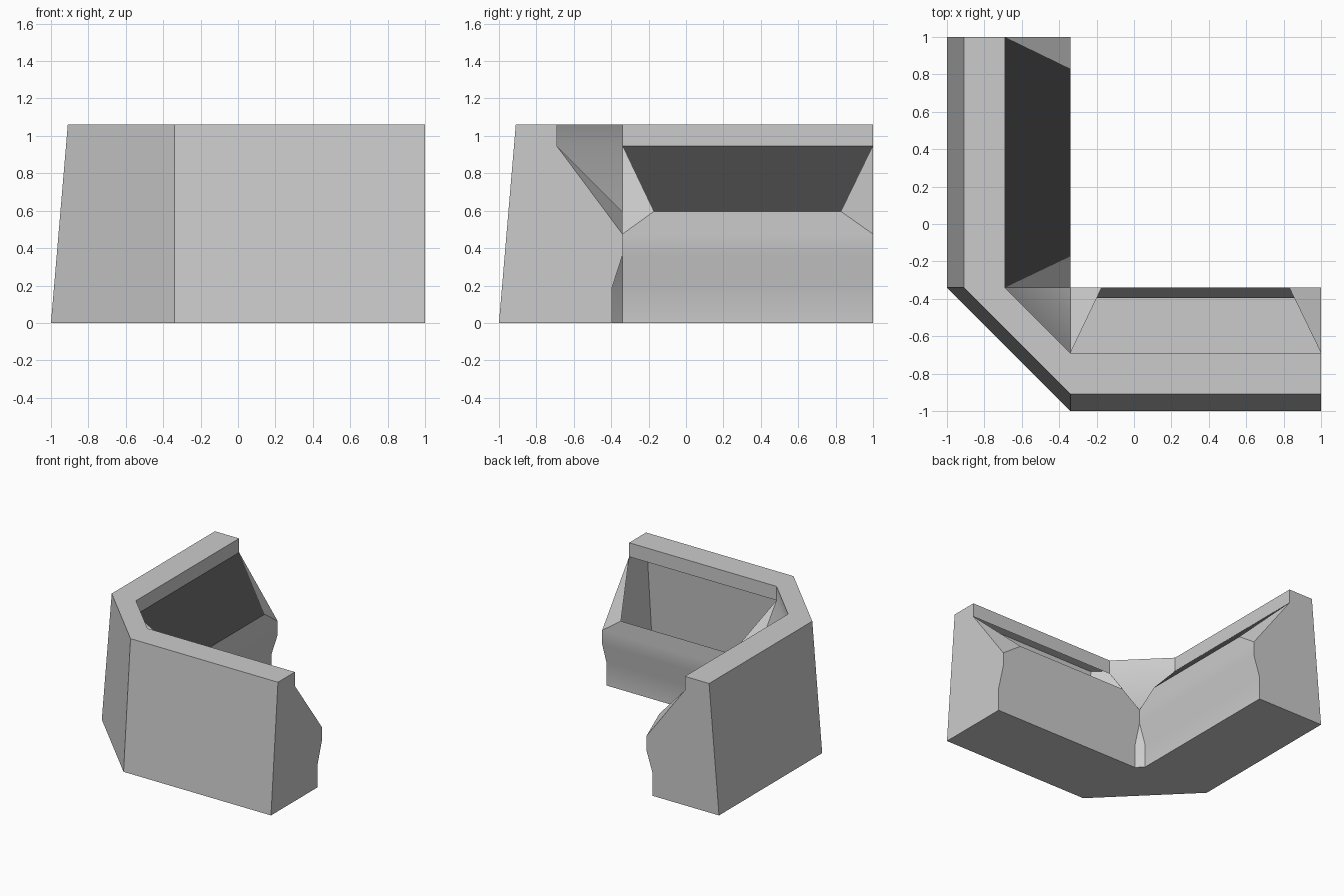
import bpy, bmesh

if "Cube" in bpy.data.objects:
    bpy.data.objects.remove(bpy.data.objects["Cube"])

C, END = -0.34, 1.0          # corner line and arm end
# cross-section: (offset across the arm, height), from outer foot over the top to inner foot
PROFILE = [(-1, 0), (-0.91, 1.06), (-0.69, 1.06), (-0.69, 0.945),
           (-0.34, 0.475), (-0.34, 0.36), (-0.395, 0.19), (-0.395, 0)]
SILL = [(-0.173, 0.595), (0.83, 0.595)]   # lower edge of the screen opening


def material(name, value):
    m = bpy.data.materials.new(name)
    m.diffuse_color = (value, value, value, 1)
    m.use_nodes = True
    m.node_tree.nodes["Principled BSDF"].inputs["Base Color"].default_value = m.diffuse_color
    return m


def left_arm(u, d, z):
    return (d, u, z)


def front_arm(u, d, z):
    return (u, d, z)


def make_object(name, polygons, mat):
    bm = bmesh.new()
    for poly in polygons:
        bm.faces.new([bm.verts.new(p) for p in poly])
    bmesh.ops.remove_doubles(bm, verts=bm.verts, dist=0.0005)
    bmesh.ops.recalc_face_normals(bm, faces=bm.faces)
    mesh = bpy.data.meshes.new(name)
    bm.to_mesh(mesh)
    bm.free()
    mesh.materials.append(mat)
    ob = bpy.data.objects.new(name, mesh)
    bpy.context.collection.objects.link(ob)
    return ob


def arm_faces(place):
    near = [place(C, d, z) for d, z in PROFILE]
    far = [place(END, d, z) for d, z in PROFILE]
    s0, s1 = [place(u, C, z) for u, z in SILL]
    faces = []
    n = len(PROFILE)
    for i in range(n):
        j = (i + 1) % n
        if i == 3:       # slope: open in the middle, with a triangular cheek each side
            faces += [[near[3], near[4], s0], [far[3], far[4], s1]]
        elif i == 4:     # front lip rises to the sill
            faces += [[near[4], s0, s1, far[4]], [near[4], far[4], far[5], near[5]]]
        else:
            faces.append([near[i], far[i], far[j], near[j]])
    faces.append(far)    # end cap
    return faces


def corner_faces():
    a = [left_arm(C, d, z) for d, z in PROFILE]
    b = [front_arm(C, d, z) for d, z in PROFILE]
    faces = []
    n = len(PROFILE)
    for i in range(n):
        j = (i + 1) % n
        poly = []
        for p in (a[i], b[i], b[j], a[j]):
            if p not in poly:
                poly.append(p)
        if len(poly) > 2:
            faces.append(poly)
    return faces


grey = material("console_grey", 0.6)
dark = material("screen_dark", 0.06)

# console body: two arms joined by a chamfered corner
body = make_object("console_body",
                   arm_faces(left_arm) + arm_faces(front_arm) + corner_faces(), grey)
bpy.context.view_layer.objects.active = body
body.select_set(True)
bpy.ops.object.shade_smooth_by_angle(angle=0.52)

# dark sloping screen in the left arm
(u0, z0), (u1, z1) = SILL
screen = make_object("screen", [[left_arm(C, -0.69, 0.945), left_arm(u0, C, z0),
                                 left_arm(u1, C, z1), left_arm(END, -0.69, 0.945)]], dark)
if screen.data.polygons[0].normal.z < 0:
    screen.data.flip_normals()
